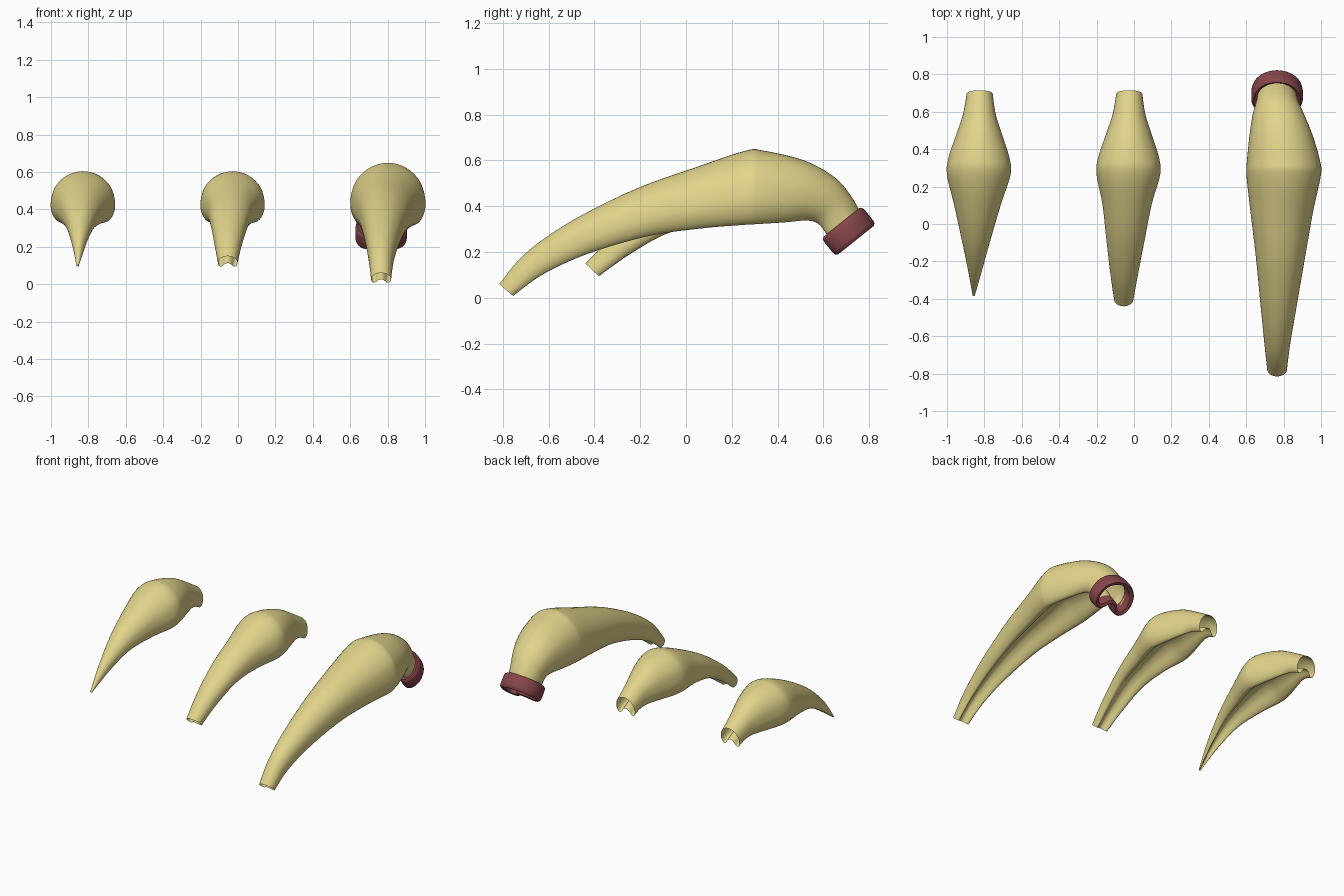
import bpy
from mathutils import Vector

if "Cube" in bpy.data.objects:
    bpy.data.objects.remove(bpy.data.objects["Cube"])


def spline(pts, steps, closed=False):
    """Catmull-Rom through points of any dimension."""
    n = len(pts)
    get = (lambda i: pts[i % n]) if closed else (lambda i: pts[max(0, min(n - 1, i))])
    out = []
    for i in range(n if closed else n - 1):
        p = [get(i + k) for k in (-1, 0, 1, 2)]
        for s in range(steps):
            t = s / steps
            out.append([0.5 * (2 * b + (c - a) * t + (2 * a - 5 * b + 4 * c - d) * t * t
                               + (3 * b - a - 3 * c + d) * t ** 3) for a, b, c, d in zip(*p)])
    if not closed:
        out.append(list(pts[-1]))
    return out


def material(name, color):
    m = bpy.data.materials.new(name)
    m.diffuse_color = (*color, 1)
    m.use_nodes = True
    m.node_tree.nodes["Principled BSDF"].inputs["Base Color"].default_value = m.diffuse_color
    return m


# Grooved cross-section: round back, two lower lobes, hollow underside
half = [(0, 1), (.5, .914), (.87, .68), (1, .36), (.93, .13), (.74, 0), (.53, .07), (.3, .25), (0, .34)]
SECTION = spline(half + [(-u, v) for u, v in half[-2:0:-1]], 4, True)


def ring(st, offset=0.0, shift=0.0):
    """Section placed on a station (top y, top z, bottom y, bottom z, centre x, half width)."""
    ty, tz, by, bz, cx, hw = st
    up = Vector((0, ty - by, tz - bz))
    h = up.length
    up.normalize()
    axis = Vector((0, up.z, -up.y))
    flat = [Vector((u * hw, v * h)) for u, v in SECTION]
    out = []
    for i, p in enumerate(flat):
        d = (flat[(i + 1) % len(flat)] - flat[i - 1]).normalized()
        q = p + Vector((-d.y, d.x)) * offset
        out.append(Vector((cx + q.x, by, bz)) + up * q.y + axis * shift)
    return out


def loft(name, rings, mat, closed=False):
    n, m = len(rings[0]), len(rings)
    verts = [v for r in rings for v in r]
    faces = [(j * n + i, j * n + (i + 1) % n, (j + 1) % m * n + (i + 1) % n, (j + 1) % m * n + i)
             for j in range(m if closed else m - 1) for i in range(n)]
    me = bpy.data.meshes.new(name)
    me.from_pydata(verts, [], faces)
    me.materials.append(mat)
    ob = bpy.data.objects.new(name, me)
    bpy.context.collection.objects.link(ob)
    bpy.ops.object.select_all(action='DESELECT')
    ob.select_set(True)
    bpy.context.view_layer.objects.active = ob
    bpy.ops.object.mode_set(mode='EDIT')
    bpy.ops.mesh.select_all(action='SELECT')
    bpy.ops.mesh.normals_make_consistent(inside=False)
    bpy.ops.object.mode_set(mode='OBJECT')
    bpy.ops.object.shade_smooth_by_angle(angle=0.9)
    return ob


horn = material("horn", (0.76, 0.66, 0.26))
band = material("band", (0.24, 0.06, 0.07))

# Large horn
large = [(-.815, .06, -.755, .008, .765, .053), (-.70, .195, -.62, .105, .766, .068),
         (-.50, .335, -.42, .195, .773, .095), (-.22, .475, -.16, .27, .783, .131),
         (.05, .572, .07, .303, .79, .167), (.26, .642, .25, .318, .80, .198),
         (.34, .642, .32, .322, .80, .197), (.52, .598, .44, .33, .787, .17),
         (.65, .525, .53, .337, .772, .14), (.72, .445, .583, .318, .766, .117),
         (.765, .365, .63, .25, .765, .107)]
loft("large_horn", [ring(s) for s in spline(large, 5)], horn)

# Shared rear body of the two short horns
rear = [(.27, .597, .26, .333, .17), (.36, .598, .35, .335, .163), (.48, .565, .48, .34, .122),
        (.58, .51, .57, .34, .091), (.66, .46, .635, .325, .077), (.715, .425, .685, .30, .07)]


def short_horn(name, front, cx):
    st = front + [(*r[:4], cx + .001 * i, r[4]) for i, r in enumerate(rear)]
    loft(name, [ring(s) for s in spline(st, 5)], horn)


# Middle horn with open tip
short_horn("middle_horn", [(-.44, .15, -.38, .094, -.055, .052), (-.30, .28, -.24, .195, -.052, .075),
                           (-.10, .42, -.07, .285, -.045, .103), (.10, .525, .11, .32, -.037, .132)], -.03)
# Small horn with pointed tip
short_horn("pointed_horn", [(-.385, .103, -.38, .095, -.857, .006), (-.27, .255, -.23, .20, -.850, .038),
                            (-.10, .405, -.07, .285, -.844, .078), (.10, .525, .11, .32, -.837, .126)], -.83)

# Cuff round the base of the large horn
seat = (.775, .342, .645, .238, .765, .108)
profile = [(.0, -.045), (.018, -.05), (.027, -.042), (.03, -.03), (.03, .03),
           (.027, .042), (.018, .05), (.0, .045)]
loft("base_cuff", [ring(seat, o, s) for o, s in profile], band, True)
